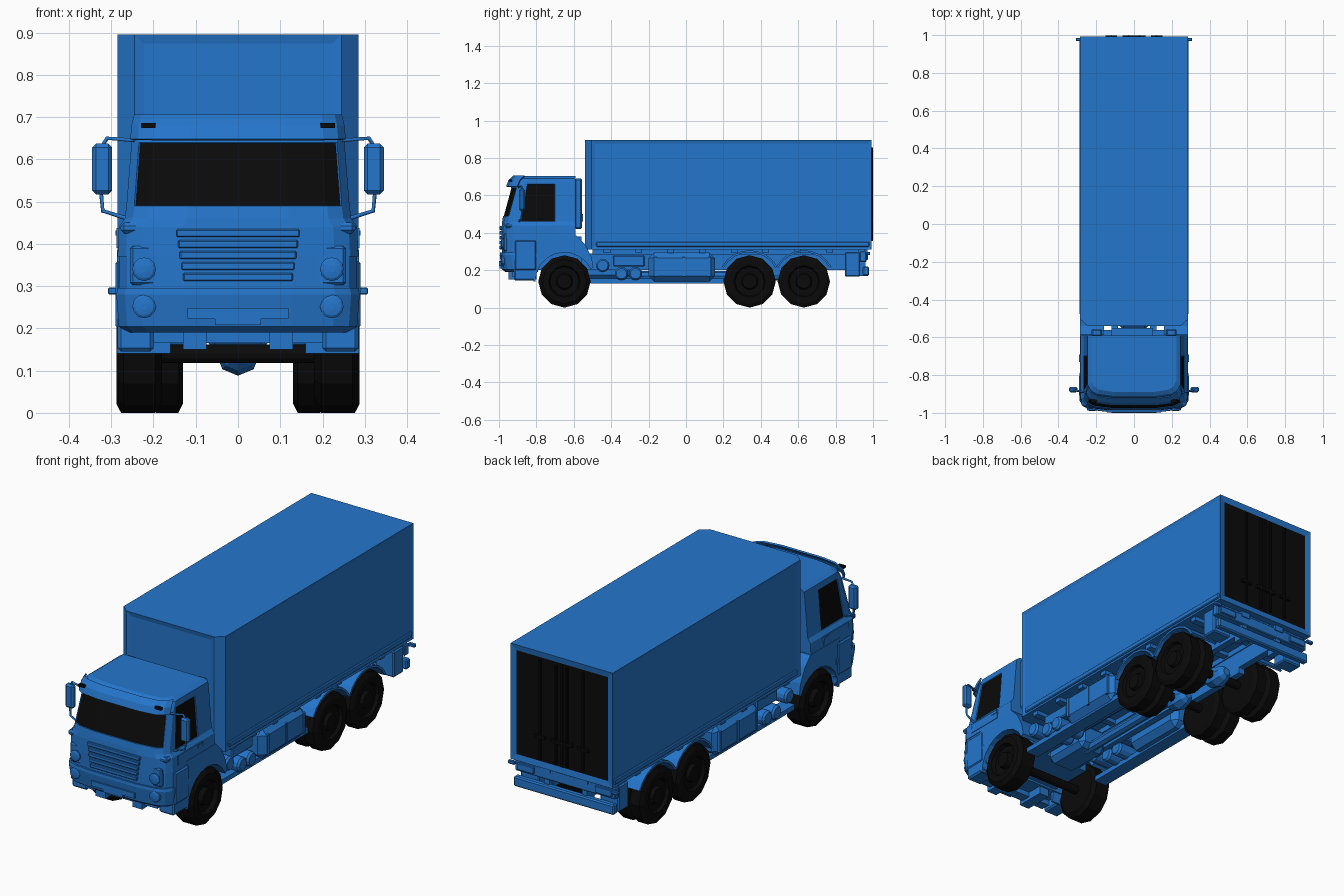
import bpy, bmesh, math
from mathutils import Vector

cube = bpy.data.objects.get("Cube")
if cube:
    bpy.data.objects.remove(cube, do_unlink=True)


def material(name, colour):
    m = bpy.data.materials.new(name)
    m.use_nodes = True
    m.diffuse_color = (*colour, 1)
    m.node_tree.nodes["Principled BSDF"].inputs["Base Color"].default_value = (*colour, 1)
    return m


BLUE = material("truck_blue", (0.018, 0.18, 0.6))
BLACK = material("matt_black", (0.003, 0.003, 0.003))
SIDES = (("left", 1), ("right", -1))


def finish(name, bm, mats):
    me = bpy.data.meshes.new(name)
    bm.to_mesh(me)
    bm.free()
    for m in mats:
        me.materials.append(m)
    ob = bpy.data.objects.new(name, me)
    bpy.context.collection.objects.link(ob)
    return ob


def loft_bm(rings):
    """Skin a stack of equal rings and cap both ends; returns faces by (level, edge)."""
    bm = bmesh.new()
    rows = [[bm.verts.new(p) for p in ring] for ring in rings]
    n = len(rows[0])
    grid = {}
    for k in range(len(rows) - 1):
        for i in range(n):
            j = (i + 1) % n
            grid[k, i] = bm.faces.new((rows[k][i], rows[k][j], rows[k + 1][j], rows[k + 1][i]))
    bm.faces.new(rows[0])
    bm.faces.new(rows[-1])
    bmesh.ops.recalc_face_normals(bm, faces=bm.faces)
    return bm, grid


def loft(name, rings, mat=BLUE):
    return finish(name, loft_bm(rings)[0], [mat])


def inset(bm, faces, thickness, depth, index=0):
    bm.normal_update()
    bmesh.ops.inset_region(bm, faces=faces, thickness=thickness, depth=depth, use_even_offset=True)
    for f in faces:
        f.material_index = index


def box(name, x, y, z, mat=BLUE, bevel=0):
    bm, _ = loft_bm([[(x[0], y[0], h), (x[1], y[0], h), (x[1], y[1], h), (x[0], y[1], h)] for h in z])
    if bevel:
        bmesh.ops.bevel(bm, geom=list(bm.edges), offset=bevel, segments=1, affect="EDGES")
    return finish(name, bm, [mat])


def pair(name, x, y, z, mat=BLUE, bevel=0):
    for side, s in SIDES:
        box(f"{side}_{name}", sorted((s * x[0], s * x[1])), y, z, mat, bevel)


def lathe(name, profile, centre, axis="X", sides=12, mat=BLUE):
    """Profile holds (distance along axis, radius)."""
    rings = []
    for d, r in profile:
        ring = []
        for i in range(sides):
            a = math.tau * i / sides
            u, v = r * math.cos(a), r * math.sin(a)
            off = {"X": (d, u, v), "Y": (u, d, v), "Z": (u, v, d)}[axis]
            ring.append(Vector(centre) + Vector(off))
        rings.append(ring)
    return loft(name, rings, mat)


def prism(name, outline, x0, x1, mat=BLUE):
    return loft(name, [[(x, y, z) for y, z in outline] for x in (x0, x1)], mat)


def arc(cy, cz, r, a0, a1, n):
    angles = [math.radians(a0 + (a1 - a0) * i / n) for i in range(n + 1)]
    return [(cy + r * math.cos(a), cz + r * math.sin(a)) for a in angles]


def tube(name, points, r):
    cu = bpy.data.curves.new(name, "CURVE")
    cu.dimensions, cu.bevel_depth, cu.bevel_resolution = "3D", r, 1
    sp = cu.splines.new("POLY")
    sp.points.add(len(points) - 1)
    for p, co in zip(sp.points, points):
        p.co = (*co, 1)
    tmp = bpy.data.objects.new(name + "_path", cu)
    bpy.context.collection.objects.link(tmp)
    me = bpy.data.meshes.new_from_object(tmp.evaluated_get(bpy.context.evaluated_depsgraph_get()))
    bpy.data.objects.remove(tmp, do_unlink=True)
    me.name = name
    me.materials.clear()
    me.materials.append(BLUE)
    bpy.context.collection.objects.link(bpy.data.objects.new(name, me))


def nose(w, yf):
    return [(0.45 * w, yf), (0.8 * w, yf + 0.012), (0.93 * w, yf + 0.03), (w, yf + 0.06)]


def cab_ring(z, w, yf, back):
    half = nose(w, yf) + [(w, y) for y in back]
    return [(x, y, z) for x, y in half] + [(-x, y, z) for x, y in reversed(half)]


# Cab shell with windscreen and door windows
levels = [(0.37, 0.285, -0.987), (0.44, 0.282, -0.985), (0.46, 0.268, -0.983), (0.49, 0.264, -0.978),
          (0.64, 0.252, -0.937), (0.66, 0.25, -0.928), (0.69, 0.246, -0.91), (0.703, 0.225, -0.89)]
bm, grid = loft_bm([cab_ring(z, w, yf, (-0.88 + 0.15 * (z - 0.46), -0.7, -0.59)) for z, w, yf in levels])
inset(bm, [grid[3, i] for i in (11, 12, 13, 0, 1)], 0.002, -0.004, 1)
for edge in (4, 8):
    inset(bm, [grid[k, edge] for k in (2, 3, 4)], 0.002, -0.004, 1)
finish("cab", bm, [BLUE, BLACK])

# Front panel and bumper
loft("front_panel", [cab_ring(z, 0.282, -0.985, (-0.85, -0.82, -0.79)) for z in (0.28, 0.38)])
loft("bumper", [cab_ring(z, w, yf, (-0.85, -0.82, -0.79)) for z, w, yf in
                ((0.19, 0.265, -0.965), (0.205, 0.282, -0.985), (0.28, 0.288, -0.996), (0.295, 0.285, -0.994))])
box("number_panel", (-0.12, 0.12), (-1.0, -0.97), (0.222, 0.248))
box("bumper_lower_panel", (-0.055, 0.055), (-0.998, -0.96), (0.208, 0.225))
pair("bumper_step", (0.2, 0.285), (-0.92, -0.8), (0.145, 0.3), bevel=0.008)
pair("cab_side_flare", (0.27, 0.29), (-0.915, -0.8), (0.2, 0.36), bevel=0.006)

# Grille and headlamps
for i in range(5):
    z = 0.312 + 0.026 * i
    w = 0.13 + 0.004 * i
    box(f"grille_bar_{i + 1}", (-w, w), (-0.997, -0.965), (z, z + 0.019), bevel=0.003)
for side, s in SIDES:
    for row, z in (("upper", 0.34), ("lower", 0.252)):
        lathe(f"{side}_{row}_headlamp", [(0, 0.028), (-0.022, 0.028), (-0.026, 0.022), (-0.028, 0.008)],
              (s * 0.222, -0.962, z), "Y")
pair("headlamp_surround", (0.18, 0.255), (-0.977, -0.94), (0.303, 0.395), bevel=0.006)
pair("front_side_trim", (0.2, 0.278), (-0.965, -0.9), (0.425, 0.45), bevel=0.008)

# Sun visor with marker lamps
bm = bmesh.new()
rows = []
for z, w, yf in ((0.648, 0.255, -0.962), (0.68, 0.252, -0.95), (0.706, 0.246, -0.925)):
    half = nose(w, yf)
    rows.append([bm.verts.new((x, y, z)) for x, y in [(-x, y) for x, y in reversed(half)] + half])
for a, b in zip(rows, rows[1:]):
    for i in range(len(a) - 1):
        bm.faces.new((a[i], a[i + 1], b[i + 1], b[i]))
visor = finish("sun_visor", bm, [BLUE])
mod = visor.modifiers.new("thickness", "SOLIDIFY")
mod.thickness = 0.008
pair("visor_lamp", (0.195, 0.23), (-0.946, -0.93), (0.674, 0.686), BLACK)

# Wheel arches, door trim, mirrors and air intakes
arch = arc(-0.65, 0.14, 0.155, 180, 25, 9) + [(-0.495, 0.215), (-0.505, 0.27), (-0.54, 0.34),
                                            (-0.585, 0.385), (-0.815, 0.385), (-0.815, 0.14)]
for side, s in SIDES:
    prism(f"{side}_front_arch", arch, s * 0.16, s * 0.286)
    lathe(f"{side}_mirror_foot", [(-0.01, 0.01), (0.01, 0.01)], (s * 0.257, -0.895, 0.456), "X", 8)
    tube(f"{side}_mirror_top_arm", [(s * 0.245, -0.895, 0.645), (s * 0.31, -0.88, 0.65),
                                    (s * 0.325, -0.875, 0.625)], 0.005)
    tube(f"{side}_mirror_low_arm", [(s * 0.325, -0.875, 0.53), (s * 0.32, -0.88, 0.478),
                                    (s * 0.25, -0.895, 0.456)], 0.005)
pair("mirror", (0.298, 0.345), (-0.892, -0.862), (0.517, 0.637), bevel=0.009)
pair("door_handle", (0.275, 0.29), (-0.73, -0.69), (0.42, 0.432))
pair("door_panel", (0.278, 0.287), (-0.885, -0.69), (0.39, 0.437))
pair("air_intake", (0.17, 0.225), (-0.595, -0.555), (0.42, 0.69), bevel=0.008)
box("engine_cover", (-0.165, 0.165), (-0.86, -0.56), (0.2, 0.38))
box("cab_rear_bar", (-0.12, 0.1), (-0.6, -0.55), (0.46, 0.5))

# Cargo body: chamfered front, framed panels, dark rear doors
plan = [(-0.285, 0.992), (-0.285, -0.505), (-0.245, -0.54), (0.245, -0.54), (0.285, -0.505), (0.285, 0.992)]
bm, grid = loft_bm([[(x, y, z) for x, y in plan] for z in (0.312, 0.896)])
for edge, margin, index in ((0, 0.018, 0), (2, 0.022, 0), (4, 0.018, 0), (5, 0.03, 1)):
    inset(bm, [grid[0, edge]], margin, -0.005, index)
finish("cargo_body", bm, [BLUE, BLACK])
pair("body_sill", (0.27, 0.289), (-0.48, 0.98), (0.325, 0.352), bevel=0.004)
for i, x in enumerate((-0.12, -0.03, 0.03, 0.12)):
    lathe(f"door_lock_bar_{i + 1}", [(0, 0.007), (0.5, 0.007)], (x, 0.993, 0.355), "Z", 8, BLACK)
    box(f"door_lock_handle_{i + 1}", (x - 0.03, x + 0.03), (0.985, 0.999), (0.46, 0.475), BLACK)
box("door_seam", (-0.005, 0.005), (0.984, 0.993), (0.345, 0.862), BLACK)

# Chassis
pair("chassis_rail", (0.085, 0.12), (-0.9, 0.94), (0.2, 0.29))
pair("body_bearer", (0.08, 0.13), (-0.5, 0.97), (0.285, 0.315))
for i in range(9):
    y = -0.44 + 0.17 * i
    box(f"floor_crossmember_{i + 1}", (-0.27, 0.27), (y, y + 0.035), (0.292, 0.314))
box("gearbox", (-0.08, 0.08), (-0.56, -0.3), (0.15, 0.28), bevel=0.025)
lathe("drive_shaft", [(-0.35, 0.025), (0.6, 0.025)], (0, 0, 0.17), "Y", 8)
pair("front_frame_horn", (0.075, 0.13), (-0.95, -0.8), (0.15, 0.2))
box("front_frame_beam", (-0.2, 0.2), (-0.93, -0.88), (0.165, 0.2))
pair("lower_side_rail", (0.18, 0.25), (-0.51, 0.2), (0.13, 0.155))
pair("fuel_tank", (0.125, 0.28), (-0.2, 0.155), (0.14, 0.295), bevel=0.03)
for side, s in SIDES:
    for i, y in enumerate((-0.17, -0.02, 0.12)):
        box(f"{side}_tank_strap_{i + 1}", sorted((s * 0.14, s * 0.284)), (y, y + 0.014), (0.165, 0.27))
    for i, (y, z) in enumerate(((-0.445, 0.225), (-0.345, 0.182), (-0.27, 0.182))):
        lathe(f"{side}_air_tank_{i + 1}", [(-0.08, 0.028), (-0.07, 0.036), (0.07, 0.036), (0.08, 0.028)],
              (s * 0.19, y, z), "X", 12)
pair("battery_box", (0.12, 0.24), (-0.39, -0.22), (0.22, 0.28), bevel=0.006)

# Wheels, axles and rear mudguards
tyre = [(0, 0.08), (0, 0.118), (0.015, 0.14), (0.085, 0.14), (0.1, 0.118), (0.1, 0.085),
        (0.08, 0.078), (0.075, 0.045), (0.098, 0.038), (0.098, 0.02)]


def wheel(name, s, x, y, width):
    lathe(name, [(s * d * width / 0.1, r) for d, r in tyre], (s * x, y, 0.14), mat=BLACK)


for label, y in (("front", -0.65), ("middle", 0.34), ("rear", 0.63)):
    lathe(f"{label}_axle", [(-0.22, 0.022), (0.22, 0.022)], (0, y, 0.14), mat=BLACK)
    for side, s in SIDES:
        if label == "front":
            wheel(f"{side}_front_wheel", s, 0.18, y, 0.107)
            continue
        wheel(f"{side}_{label}_inner_wheel", s, 0.13, y, 0.075)
        wheel(f"{side}_{label}_outer_wheel", s, 0.212, y, 0.076)
        guard = arc(y, 0.14, 0.167, 28, 152, 8) + arc(y, 0.14, 0.156, 152, 28, 8)
        prism(f"{side}_{label}_mudguard", guard, s * 0.13, s * 0.284)
    if label != "front":
        lathe(f"{label}_differential", [(-0.07, 0.02), (-0.05, 0.04), (0, 0.052), (0.05, 0.04), (0.07, 0.02)],
              (0, y, 0.14), "Y", 8)
pair("leaf_spring", (0.085, 0.12), (0.28, 0.69), (0.17, 0.2))

# Rear bumper, lamps and storage boxes
pair("rear_storage_box", (0.17, 0.275), (0.85, 0.93), (0.165, 0.297), bevel=0.006)
box("rear_crossbeam", (-0.28, 0.28), (0.93, 0.965), (0.245, 0.3), bevel=0.004)
box("rear_underrun_bar", (-0.28, 0.28), (0.945, 0.978), (0.17, 0.22), bevel=0.006)
pair("underrun_bracket", (0.09, 0.12), (0.9, 0.96), (0.17, 0.3))
pair("tail_lamp", (0.17, 0.265), (0.96, 0.973), (0.255, 0.29), bevel=0.003)
pair("rear_marker", (0.27, 0.308), (0.968, 0.985), (0.28, 0.297), bevel=0.003)
